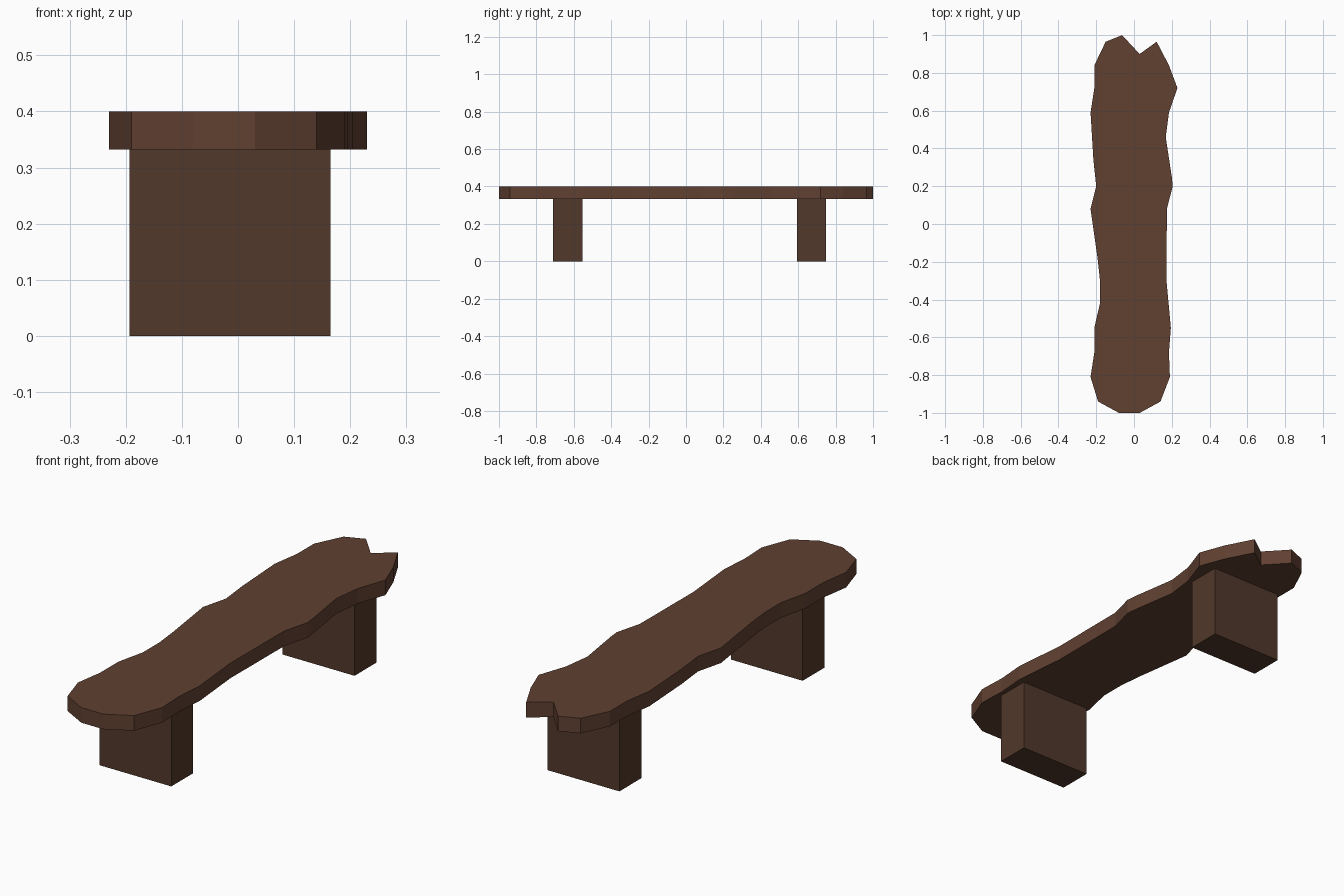
import bpy, bmesh

if "Cube" in bpy.data.objects:
    bpy.data.objects.remove(bpy.data.objects["Cube"])

TOP, UNDER = 0.40, 0.332


def material(name, rgb):
    m = bpy.data.materials.new(name)
    m.diffuse_color = (*rgb, 1)
    m.use_nodes = True
    m.node_tree.nodes["Principled BSDF"].inputs["Base Color"].default_value = m.diffuse_color
    return m


def extrude_outline(name, pts, z0, z1, mat):
    """Flat-shaded prism from an xy outline."""
    bm = bmesh.new()
    face = bm.faces.new([bm.verts.new((x, y, z0)) for x, y in pts])
    new = bmesh.ops.extrude_face_region(bm, geom=[face], use_keep_orig=True)["geom"]
    bmesh.ops.translate(bm, vec=(0, 0, z1 - z0),
                        verts=[v for v in new if isinstance(v, bmesh.types.BMVert)])
    bmesh.ops.recalc_face_normals(bm, faces=bm.faces[:])
    mesh = bpy.data.meshes.new(name)
    bm.to_mesh(mesh)
    bm.free()
    mesh.materials.append(mat)
    obj = bpy.data.objects.new(name, mesh)
    bpy.context.collection.objects.link(obj)
    return obj


seat_wood = material("seat_wood", (0.118, 0.052, 0.031))
leg_wood = material("leg_wood", (0.083, 0.040, 0.023))

# Seat: rough plank with wavy edges, rounded front and split back end
right_edge = [(0.03, -1.0), (0.14, -0.94), (0.19, -0.81), (0.185, -0.68),
              (0.195, -0.55), (0.172, -0.30), (0.174, 0.08), (0.205, 0.20),
              (0.20, 0.25), (0.168, 0.46), (0.185, 0.59), (0.23, 0.72),
              (0.185, 0.84), (0.12, 0.965)]
split = [(0.03, 0.90), (-0.063, 1.0)]
left_edge = [(-0.15, 0.965), (-0.21, 0.84), (-0.21, 0.72), (-0.23, 0.59),
             (-0.215, 0.34), (-0.20, 0.20), (-0.23, 0.08), (-0.193, -0.18),
             (-0.18, -0.30), (-0.18, -0.42), (-0.21, -0.55), (-0.21, -0.68),
             (-0.23, -0.81), (-0.19, -0.94), (-0.08, -1.0)]
extrude_outline("seat", right_edge + split + left_edge, UNDER, TOP, seat_wood)

# Legs: two block supports
for name, y0 in (("front_leg", -0.71), ("back_leg", 0.593)):
    x0, x1, y1 = -0.193, 0.165, y0 + 0.156
    extrude_outline(name, [(x0, y0), (x1, y0), (x1, y1), (x0, y1)], 0, UNDER, leg_wood)
